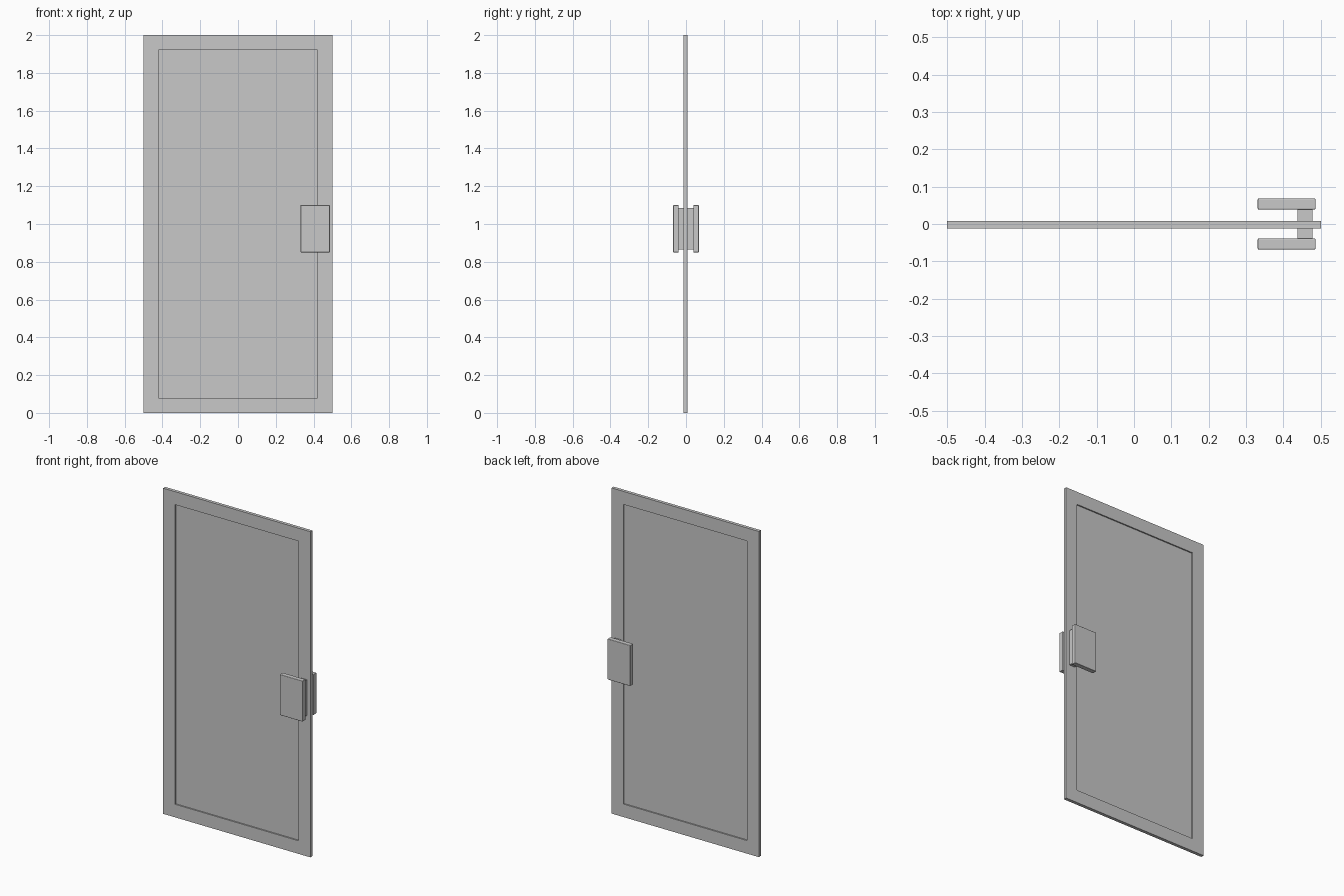
import bpy
import bmesh

cube = bpy.data.objects.get("Cube")
if cube:
    bpy.data.objects.remove(cube, do_unlink=True)

grey = bpy.data.materials.new("plain light grey")
grey.use_nodes = True
colour = (0.58, 0.58, 0.58, 1)
grey.diffuse_color = colour
grey.node_tree.nodes["Principled BSDF"].inputs["Base Color"].default_value = colour


def box(name, low, high):
    """Box between two opposite corners."""
    bm = bmesh.new()
    bmesh.ops.create_cube(bm, size=1)
    for v in bm.verts:
        v.co = [(a + b) / 2 + c * (b - a) for a, b, c in zip(low, high, v.co)]
    mesh = bpy.data.meshes.new(name)
    bm.to_mesh(mesh)
    bm.free()
    mesh.materials.append(grey)
    obj = bpy.data.objects.new(name, mesh)
    bpy.context.collection.objects.link(obj)
    return obj


def soften(obj, width):
    """Round the edges with smooth shading and flat main faces."""
    obj.data.shade_smooth()
    mod = obj.modifiers.new("soft edges", "BEVEL")
    mod.width = width
    mod.segments = 3
    mod.harden_normals = True


# Door slab with a shallow recessed panel on both faces
FRAME, HALF, DEPTH, MIDDLE = 0.08, 0.01, 0.008, -0.002
door = box("door_panel", (-0.5, MIDDLE - HALF, 0), (0.5, MIDDLE + HALF, 2))
bm = bmesh.new()
bm.from_mesh(door.data)
bm.normal_update()
for face in [f for f in bm.faces if abs(f.normal.y) > 0.9]:
    sign = 1 if face.normal.y > 0 else -1
    bmesh.ops.inset_region(bm, faces=[face], thickness=FRAME, use_even_offset=True)
    # a second, zero-width inset forms the step wall
    bmesh.ops.inset_region(bm, faces=[face], thickness=0)
    for v in face.verts:
        v.co.y = MIDDLE + sign * (HALF - DEPTH)
bm.to_mesh(door.data)
bm.free()

# Handle on each face: a stem and a flat grip plate
for side, s in (("front", -1), ("back", 1)):
    near, mid, far = MIDDLE, s * 0.039, s * 0.068
    box(side + "_handle_stem", (0.437, min(near, mid), 0.865),
        (0.477, max(near, mid), 1.085))
    plate = box(side + "_handle_plate", (0.331, min(mid, far), 0.85),
                (0.486, max(mid, far), 1.1))
    soften(plate, 0.003)
